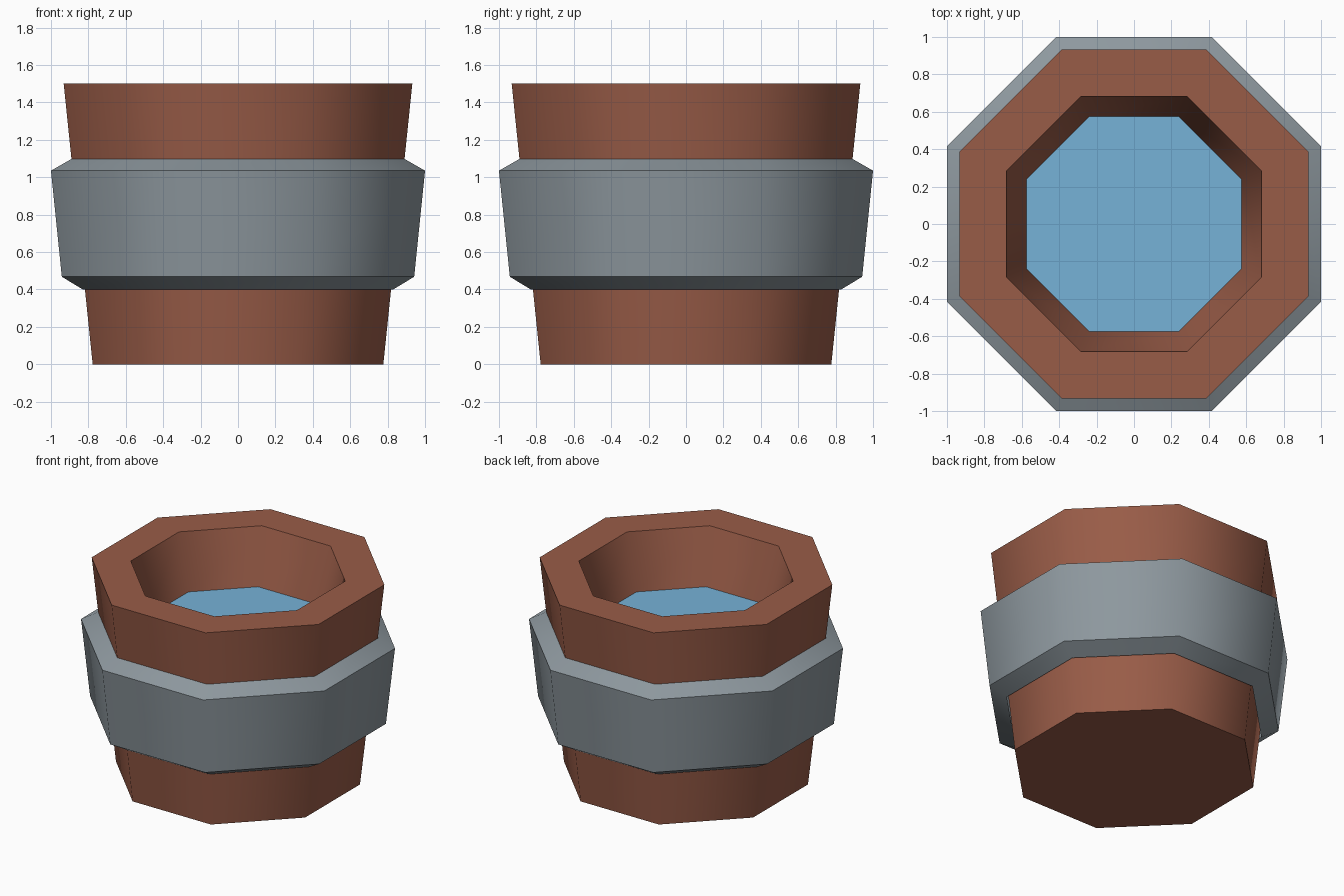
import bpy, bmesh, math

if "Cube" in bpy.data.objects:
    bpy.data.objects.remove(bpy.data.objects["Cube"])

SIDES = 8


def material(name, rgb):
    m = bpy.data.materials.new(name)
    m.diffuse_color = (*rgb, 1)
    m.use_nodes = True
    m.node_tree.nodes["Principled BSDF"].inputs["Base Color"].default_value = m.diffuse_color
    return m


def lathe(name, profile, mat, cap_start=False, cap_end=False):
    """Octagonal lathe; profile is (half width across flats, z), outside going up."""
    bm = bmesh.new()
    rings = []
    for apothem, z in profile:
        r = apothem / math.cos(math.pi / SIDES)
        angles = [(i + 0.5) * math.tau / SIDES for i in range(SIDES)]
        rings.append([bm.verts.new((r * math.cos(a), r * math.sin(a), z)) for a in angles])
    for low, high in zip(rings, rings[1:]):
        for i in range(SIDES):
            j = (i + 1) % SIDES
            bm.faces.new((low[i], low[j], high[j], high[i]))
    if cap_start:
        bm.faces.new(rings[0][::-1])
    if cap_end:
        bm.faces.new(rings[-1])
    for f in bm.faces:
        f.smooth = True
    mesh = bpy.data.meshes.new(name)
    bm.to_mesh(mesh)
    bm.free()
    # Soft shading around the sides, crisp rims
    mesh.set_sharp_from_angle(angle=math.radians(50))
    mesh.materials.append(mat)
    obj = bpy.data.objects.new(name, mesh)
    bpy.context.collection.objects.link(obj)
    return obj


wood = material("brown wood", (0.318, 0.107, 0.064))
metal = material("grey metal", (0.27, 0.315, 0.345))
blue = material("blue water", (0.18, 0.445, 0.68))

# Flared tub with thick rim and inner well
lathe("tub", [(0.777, 0), (0.932, 1.5), (0.683, 1.5), (0.575, 1.1)], wood, cap_start=True)

# Wide bevelled band around the tub
lathe("band", [(0.818, 0.4), (0.83, 0.4), (0.942, 0.468), (1.0, 1.035), (0.883, 1.102),
               (0.89, 1.1)][1:5], metal)

# Water surface closing the well
lathe("water", [(0.575, 1.1)], blue, cap_end=True)
